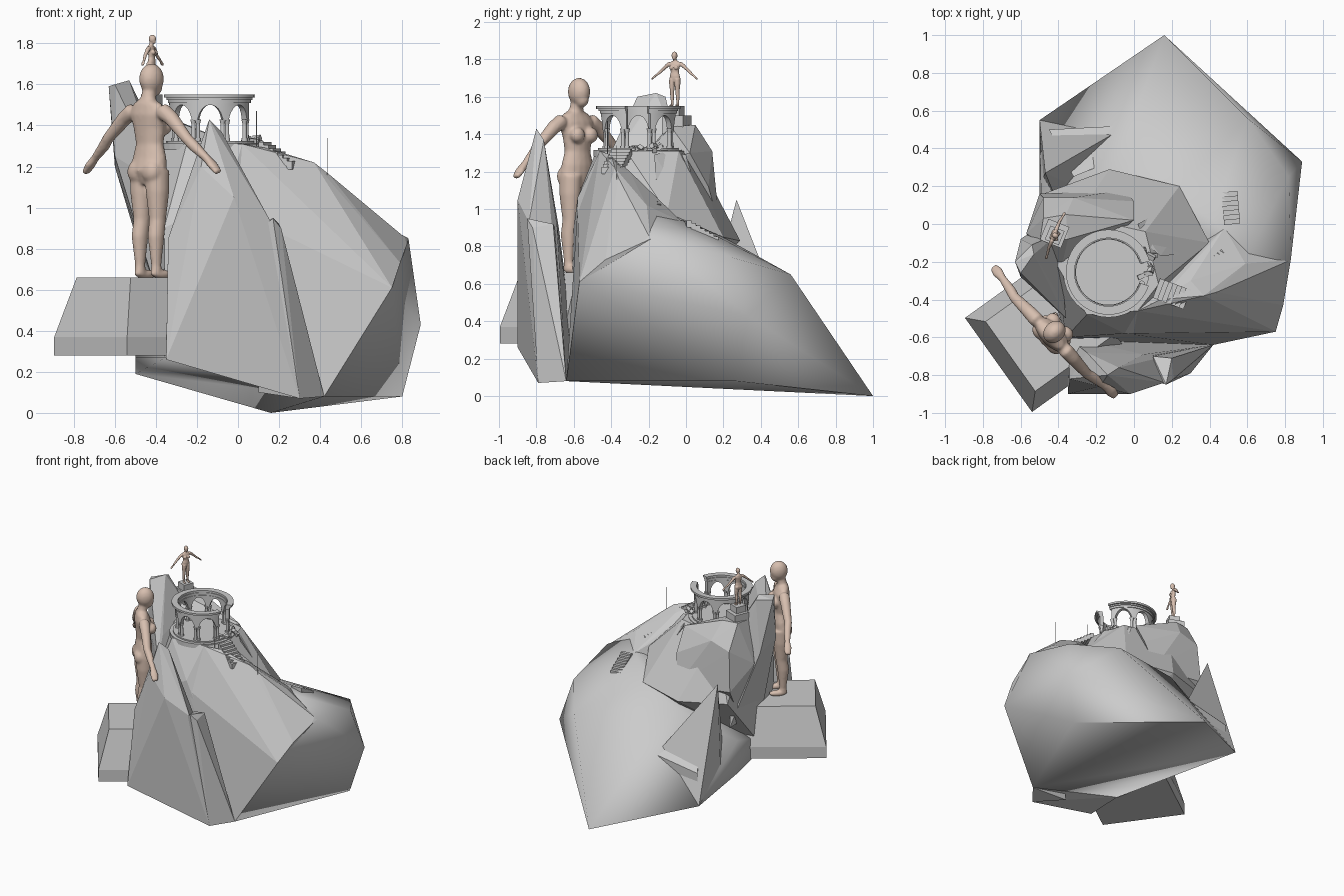
import bpy, bmesh, math, random
from math import sin, cos, pi, radians
from mathutils import Vector, Matrix

if "Cube" in bpy.data.objects:
    bpy.data.objects.remove(bpy.data.objects["Cube"])

random.seed(4)


def finish(name, bm, smooth=None):
    bmesh.ops.recalc_face_normals(bm, faces=bm.faces)
    me = bpy.data.meshes.new(name)
    bm.to_mesh(me)
    bm.free()
    ob = bpy.data.objects.new(name, me)
    bpy.context.collection.objects.link(ob)
    if smooth:
        bpy.ops.object.select_all(action='DESELECT')
        bpy.context.view_layer.objects.active = ob
        ob.select_set(True)
        bpy.ops.object.shade_smooth_by_angle(angle=radians(smooth))
    return ob


def rock(name, pts, smooth=None):
    """Faceted boulder wrapped around a few corner points."""
    bm = bmesh.new()
    vs = [bm.verts.new(p) for p in pts]
    r = bmesh.ops.convex_hull(bm, input=vs)
    junk = {g for g in r['geom_interior'] + r['geom_unused'] if isinstance(g, bmesh.types.BMVert)}
    bmesh.ops.delete(bm, geom=list(junk), context='VERTS')
    return finish(name, bm, smooth)


def box(bm, loc, size, rot=None):
    m = Matrix.Translation(loc) @ (rot or Matrix()) @ Matrix.Diagonal((*size, 1))
    bmesh.ops.create_cube(bm, size=1, matrix=m)


def cyl(bm, x, y, z0, z1, r0, r1=None, n=10):
    bmesh.ops.create_cone(bm, cap_ends=True, segments=n, radius1=r0, radius2=r0 if r1 is None else r1,
                          depth=z1 - z0, matrix=Matrix.Translation((x, y, (z0 + z1) / 2)))


# Hill: lower mass, summit, side ridge and outlying spires
rock("hill_base", [(.16, 1, 0), (-.5, .55, .19), (.8, .27, .08), (.42, -.64, .08), (.89, .33, .43),
                   (.82, .25, .74), (.83, -.19, .85), (.6, .56, .65), (.75, -.57, .61), (.59, -.19, .98),
                   (.42, .02, .93), (.4, .25, .8), (-.35, -.62, .27), (-.5, .05, .27), (-.49, .05, .52),
                   (-.1, .3, .78), (.24, .2, .85)], 62)
rock("summit", [(.13, -.32, 1.31), (.02, -.46, 1.31), (-.25, -.48, 1.31), (-.42, -.2, 1.31), (-.3, .04, 1.31),
                (.06, -.04, 1.31), (.2, -.22, 1.2), (.42, -.6, .15), (-.05, -.58, 1.06), (-.36, -.6, .9),
                (-.35, -.62, .27), (-.45, -.3, .35), (-.48, .16, .85), (-.13, .29, .83), (.24, .2, .85),
                (.4, -.1, .98)])
rock("trail_ridge", [(.37, -.38, 1.22), (.3, -.3, 1.2), (.44, -.36, 1.165), (.59, -.21, 1.02), (.45, -.2, 1.05),
                     (.02, -.46, 1.31), (.14, -.4, 1.29), (.42, -.64, .08), (.75, -.57, .61), (.79, -.43, .73),
                     (.83, -.19, .84), (-.05, -.58, 1.0), (.1, -.2, .6), (-.3, -.62, .3), (.48, -.02, .93)])
rock("front_spire", [(-.35, -.9, .26), (.3, -.79, .07), (.42, -.64, .08), (-.35, -.6, .27), (-.14, -.8, 1.43),
                     (-.08, -.76, 1.37), (-.18, -.86, 1.2), (-.02, -.9, 1.05), (-.34, -.82, .85),
                     (-.25, -.68, .9), (.05, -.69, .92), (.16, -.84, .93)])
rock("front_knob", [(.13, -.84, .91), (.17, -.85, .95), (.21, -.82, .9), (.2, -.71, .92), (.1, -.7, .9),
                    (.3, -.79, .07), (.42, -.64, .08), (.1, -.65, .1)])
rock("left_spire", [(-.63, -.2, 1.59), (-.6, -.26, 1.6), (-.53, -.16, 1.62), (-.54, -.11, 1.6), (-.6, -.28, 1.25),
                    (-.6, -.08, 1.2), (-.45, -.2, 1.42), (-.4, -.05, 1.35), (-.4, -.38, 1.25), (-.36, -.5, 1.1),
                    (-.55, -.15, 1.08), (-.4, -.4, .6), (-.42, .05, .6)])
rock("back_shelf", [(-.48, .03, 1.45), (-.36, .05, 1.45), (-.35, -.08, 1.44), (-.5, -.1, 1.44), (-.32, .14, 1.31),
                    (-.48, .14, 1.26), (-.15, .06, 1.3), (0, .02, 1.3), (.0, .12, 1.12), (-.5, .16, .95),
                    (-.57, -.05, 1.12), (-.4, -.3, 1.2), (-.42, -.1, .6), (-.05, .18, .9), (-.1, -.05, 1.2)])
rock("back_spike", [(-.47, .27, 1.05), (-.5, .55, .19), (-.48, .25, .35), (-.36, .22, .62), (-.07, .5, .46),
                    (-.32, .42, .58), (-.4, .1, .4), (-.2, .3, .3)])
rock("back_ledge", [(-.45, .5, .42), (-.06, .52, .49), (-.32, .25, .7), (-.2, .3, .66), (-.45, .5, .3), (-.1, .4, .3)])
rock("summit_boulder", [(.06, -.1, 1.31), (.14, -.17, 1.29), (.24, -.16, 1.16), (.24, -.02, 1.06),
                        (.1, .02, 1.16), (.02, .0, 1.29), (.1, -.1, 1.0), (.2, .1, .95)])

# Great pedestal: rectangular plinth with a tapering upper part
side, deep = Vector((.355, -.498, 0)), Vector((.486, .348, 0))
c0 = Vector((-.895, -.497, 0))
bm = bmesh.new()
levels = []
for z, t in ((.28, 0), (.37, 0), (.66, .13)):
    levels.append([bm.verts.new(c0 + side * u + deep * v + Vector((0, 0, z)))
                   for u, v in ((t, t), (1 - t, t), (1 - t, 1), (t, 1))])
for a, b in zip(levels, levels[1:]):
    for i in range(4):
        bm.faces.new((a[i], a[(i + 1) % 4], b[(i + 1) % 4], b[i]))
bm.faces.new(levels[0])
bm.faces.new(levels[-1])
finish("great_pedestal", bm)

# Small pedestal
bm = bmesh.new()
turn = Matrix.Rotation(radians(-22), 4, 'Z')
box(bm, (-.42, -.05, 1.45), (.12, .12, .1), turn)
box(bm, (-.42, -.06, 1.525), (.08, .08, .05), turn)
finish("small_pedestal", bm)


# Flights of steps
def stairs(name, low, high, width, n):
    low, high = Vector(low), Vector(high)
    d = high - low
    rot = Matrix.Rotation(math.atan2(d.y, d.x), 4, 'Z')
    run = d.xy.length / n
    bm = bmesh.new()
    for i in range(n):
        p = low + d * ((i + .5) / n)
        box(bm, (p.x, p.y, p.z - .012), (run * 1.1, width, d.z / n + .024), rot)
    finish(name, bm)


stairs("upper_stairs", (.28, -.40, 1.21), (.12, -.34, 1.32), .11, 7)
stairs("middle_stairs", (.49, -.17, 1.01), (.36, -.28, 1.12), .09, 7)
stairs("lower_stairs", (.505, .17, .84), (.52, 0, .94), .085, 7)

# Thin poles
bm = bmesh.new()
cyl(bm, .09, -.42, 1.25, 1.47, .002, n=6)
cyl(bm, .435, -.37, 1.1, 1.34, .002, n=6)
finish("poles", bm)

# Ruined round colonnade: seven of eight bays standing
CX, CY = -.135, -.255
bm = bmesh.new()
cyl(bm, CX, CY, 1.28, 1.315, .24, n=32)
cyl(bm, CX, CY, 1.31, 1.325, .215, n=32)
finish("temple_floor", bm)


def arc_band(name, a0, steps, da, ro, ri, low, high):
    """Curved wall; low and high give its edge heights per step."""
    bm = bmesh.new()
    rings = []
    for i in range(steps + 1):
        a = a0 + i * da
        rings.append([bm.verts.new((CX + r * cos(a), CY + r * sin(a), z)) for r, z in
                      ((ro, low(i)), (ro, high(i)), (ri, high(i)), (ri, low(i)))])
    for p, q in zip(rings, rings[1:]):
        for j in range(4):
            bm.faces.new((p[j], p[(j + 1) % 4], q[(j + 1) % 4], q[j]))
    bm.faces.new(rings[0])
    bm.faces.new(rings[-1])
    return finish(name, bm, 30)


N = 12
def arch(i):
    t = min(1, abs((i % N) / N - .5) / .38)
    return 1.425 + .075 * math.sqrt(1 - t * t)


start, step = pi / 8, pi / 4 / N
arc_band("arches", start - step, 7 * N + 2, step, .2, .172, lambda i: arch(i - 1), lambda i: 1.515)
arc_band("entablature", start - 2 * step, 7 * N + 3, step, .213, .175, lambda i: 1.525, lambda i: 1.535)
arc_band("cornice", start - 2 * step, 7 * N + 3, step, .225, .18, lambda i: 1.535, lambda i: 1.55)
arc_band("frieze", start - 2 * step, 7 * N + 3, step, .206, .175, lambda i: 1.51, lambda i: 1.525)

bm = bmesh.new()
for k in range(8):
    a = start + k * pi / 4
    for s in (-.065, .065):
        x, y = CX + .186 * cos(a + s), CY + .186 * sin(a + s)
        cyl(bm, x, y, 1.32, 1.338, .015)
        cyl(bm, x, y, 1.335, 1.41, .011, .01)
        cyl(bm, x, y, 1.405, 1.43, .01, .016)
finish("columns", bm, 40)

# Fallen masonry in the open bay
bm = bmesh.new()
for _ in range(8):
    p = (random.uniform(.02, .13), random.uniform(-.29, -.13), random.uniform(1.31, 1.34))
    rot = Matrix.Rotation(random.uniform(0, 3), 4, Vector((random.random(), random.random(), 1)))
    box(bm, p, (random.uniform(.02, .06), .025, .025), rot)
finish("fallen_blocks", bm)

# Statues: tapered tubes fused and smoothed
skin = bpy.data.materials.new("skin")
skin.diffuse_color = (.68, .52, .43, 1)
skin.use_nodes = True
skin.node_tree.nodes["Principled BSDF"].inputs["Base Color"].default_value = skin.diffuse_color


def tube(bm, secs, n=16):
    """Loft of ellipses along (x, y, z, half width, half depth)."""
    pos = [Vector(s[:3]) for s in secs]
    rings = []
    for i, s in enumerate(secs):
        t = (pos[min(i + 1, len(pos) - 1)] - pos[max(i - 1, 0)]).normalized()
        u = Vector((0, 1, 0)).cross(t).normalized()
        v = t.cross(u)
        rings.append([bm.verts.new(pos[i] + u * s[3] * cos(2 * pi * k / n) + v * s[4] * sin(2 * pi * k / n))
                      for k in range(n)])
    for a, b in zip(rings, rings[1:]):
        for k in range(n):
            bm.faces.new((a[k], a[(k + 1) % n], b[(k + 1) % n], b[k]))
    bm.faces.new(rings[0][::-1])
    bm.faces.new(rings[-1])


def ball(bm, loc, size):
    bmesh.ops.create_uvsphere(bm, u_segments=16, v_segments=10, radius=1,
                              matrix=Matrix.Translation(loc) @ Matrix.Diagonal((*size, 1)))


def statue(name, loc, angle, scale):
    bm = bmesh.new()
    tube(bm, [(0, 0, .46, .07, .05), (0, -.01, .52, .108, .07), (0, 0, .58, .1, .063), (0, 0, .65, .08, .053),
              (0, 0, .73, .095, .06), (0, -.01, .8, .118, .057), (0, -.015, .845, .09, .043),
              (0, -.01, .868, .04, .036), (0, 0, .92, .032, .034)])
    ball(bm, (0, .012, .967), (.055, .066, .075))
    ball(bm, (0, .03, .925), (.037, .043, .043))
    for s in (-1, 1):
        tube(bm, [(s * .052, 0, .52, .057, .064), (s * .055, 0, .42, .055, .06), (s * .055, 0, .28, .039, .043),
                  (s * .057, -.012, .2, .038, .043), (s * .057, -.01, .06, .023, .026), (s * .057, -.01, .01, .025, .033)])
        ball(bm, (s * .06, .03, .015), (.028, .067, .023))
        tube(bm, [(s * .07, -.012, .8, .025, .03), (s * .115, -.012, .805, .042, .04), (s * .165, -.012, .775, .037, .037),
                  (s * .28, -.015, .675, .027, .028), (s * .315, -.005, .642, .028, .028), (s * .395, .008, .58, .019, .021),
                  (s * .435, .012, .545, .019, .03), (s * .47, .016, .51, .014, .024)])
        ball(bm, (s * .048, .05, .735), (.043, .038, .043))
        ball(bm, (s * .05, -.035, .515), (.055, .045, .058))
    ob = finish(name, bm)
    rm = ob.modifiers.new("fuse", 'REMESH')
    rm.mode = 'VOXEL'
    rm.voxel_size = .008
    rm.use_smooth_shade = True
    sm = ob.modifiers.new("soften", 'SMOOTH')
    sm.iterations = 7
    ob.location = loc
    ob.rotation_euler.z = radians(angle)
    ob.scale = (scale,) * 3
    ob.data.materials.append(skin)


statue("large_statue", (-.43, -.58, .66), -46.5, 1)
statue("small_statue", (-.42, -.06, 1.55), -112, .28)
